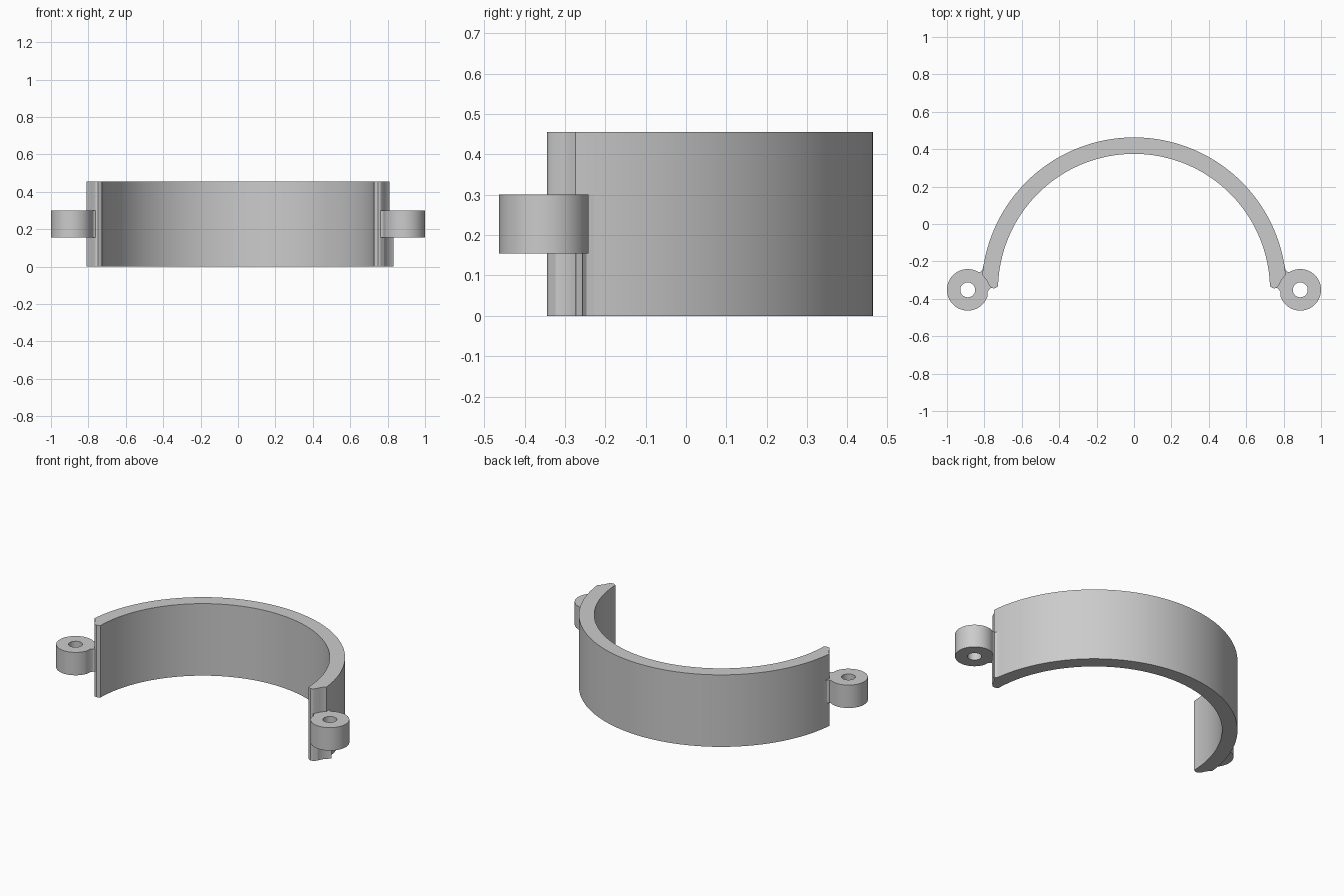
import bpy, bmesh
from math import cos, sin, radians

old = bpy.data.objects.get("Cube")
if old:
    bpy.data.objects.remove(old)

# Single grey finish
grey = bpy.data.materials.new("plain_grey")
grey.use_nodes = True
colour = (0.6, 0.6, 0.6, 1)
grey.diffuse_color = colour
grey.node_tree.nodes["Principled BSDF"].inputs["Base Color"].default_value = colour

CY = -0.352          # shared centre line of the band and the eyelets
EYE_X, EYE_R, HOLE_R = 0.889, 0.111, 0.04
HEIGHT, LUG_LOW, LUG_TOP = 0.455, 0.155, 0.30


def arc(cx, r, start, end, steps):
    angles = [radians(start + (end - start) * i / steps) for i in range(steps + 1)]
    return [(cx + r * cos(a), CY + r * sin(a)) for a in angles]


def mirror(points):
    return [(-x, y) for x, y in points]


def extrude(name, loops, low, high):
    """Fill outlines (later ones are holes) and extrude them upward."""
    bm = bmesh.new()
    edges = []
    for loop in loops:
        verts = [bm.verts.new((x, y, low)) for x, y in loop]
        edges += [bm.edges.new((v, verts[i - 1])) for i, v in enumerate(verts)]
    bmesh.ops.triangle_fill(bm, edges=edges, use_beauty=True, use_dissolve=False)
    made = bmesh.ops.extrude_face_region(bm, geom=bm.faces[:], use_keep_orig=True)
    top = [g for g in made["geom"] if isinstance(g, bmesh.types.BMVert)]
    bmesh.ops.translate(bm, verts=top, vec=(0, 0, high - low))
    bmesh.ops.recalc_face_normals(bm, faces=bm.faces[:])
    mesh = bpy.data.meshes.new(name)
    bm.to_mesh(mesh)
    bm.free()
    mesh.materials.append(grey)
    obj = bpy.data.objects.new(name, mesh)
    bpy.context.collection.objects.link(obj)
    bpy.ops.object.select_all(action="DESELECT")
    obj.select_set(True)
    bpy.context.view_layer.objects.active = obj
    bpy.ops.object.shade_smooth_by_angle(angle=radians(30))


# Half-round band with rounded, notched tips
tip = [(0.80, -0.285), (0.785, -0.305), (0.775, -0.328), (0.763, -0.341),
       (0.748, -0.345), (0.735, -0.339)]
outer = arc(0, 0.815, 5.5, 174.5, 96)
inner = arc(0, 0.727, 178.5, 1.5, 96)
extrude("half_band", [outer + mirror(tip) + inner + tip[::-1]], 0, HEIGHT)

# Eyelets with filleted necks running into the band
back_fillet = [(0.822, -0.257), (0.811, -0.247), (0.806, -0.228)]
front_fillet = [(0.765, -0.29), (0.75, -0.335), (0.772, -0.346), (0.782, -0.362)]
eyelet = arc(EYE_X, EYE_R, -160, 120, 56) + back_fillet + front_fillet
hole = arc(EYE_X, HOLE_R, 0, 348.75, 31)
extrude("left_eyelet", [eyelet, hole], LUG_LOW, LUG_TOP)
extrude("right_eyelet", [mirror(eyelet), mirror(hole)], LUG_LOW, LUG_TOP)

# Support rib below the left eyelet, hollowed along the eyelet's edge
rib = arc(EYE_X, EYE_R, 165, 121, 12) + back_fillet + [(0.765, -0.27), (0.765, -0.339)]
extrude("left_rib", [rib], 0, LUG_LOW)
